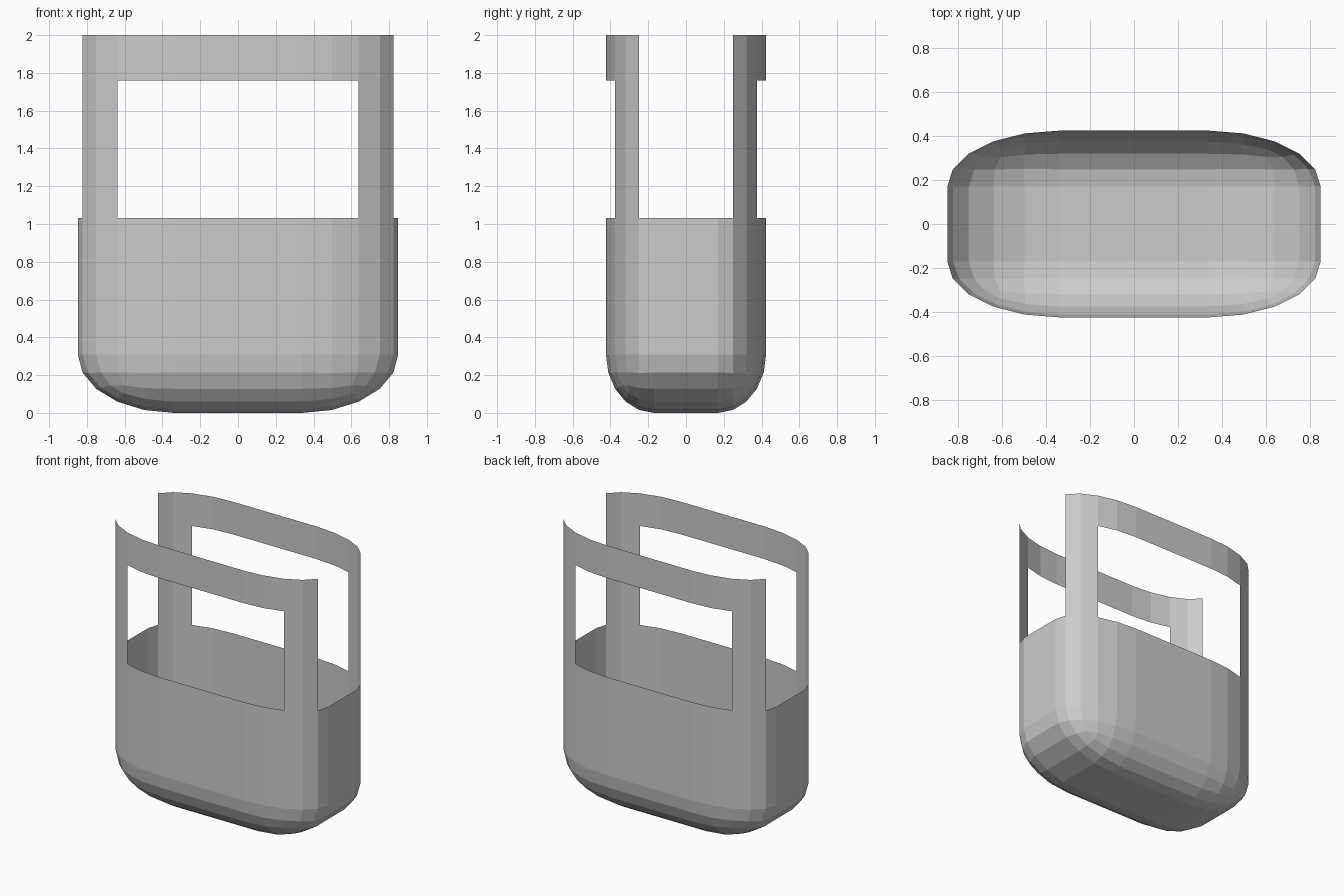
import bpy
import bmesh
from mathutils import Vector

HALF = Vector((0.848, 0.424, 0.516))   # half sizes of the tub
RIM, WINDOW_TOP, TOP = 1.032, 1.76, 2.0

cube = bpy.data.objects.get("Cube")
if cube:
    bpy.data.objects.remove(cube, do_unlink=True)

grey = bpy.data.materials.new("plain grey")
grey.use_nodes = True
colour = (0.6, 0.6, 0.6, 1)
grey.diffuse_color = colour
grey.node_tree.nodes["Principled BSDF"].inputs["Base Color"].default_value = colour

# Tub: a cube rounded everywhere but at the rim, then stretched and opened
bm = bmesh.new()
bmesh.ops.create_cube(bm, size=2)
rounded = [e for e in bm.edges if min(v.co.z for v in e.verts) < 0]
bmesh.ops.bevel(bm, geom=rounded, offset=0.6, offset_type='OFFSET',
                segments=5, profile=0.5, affect='EDGES', clamp_overlap=False)
lid = [f for f in bm.faces if all(v.co.z > 0.99 for v in f.verts)]
bmesh.ops.delete(bm, geom=lid, context='FACES_ONLY')
for v in bm.verts:
    v.co = Vector(((v.co.x * HALF.x), v.co.y * HALF.y, (v.co.z + 1) * HALF.z))


def wall(edge, low, high):
    """Add an upright panel over a rim edge."""
    a, b = (loop.vert.co for loop in
            (edge.link_loops[0].link_loop_next, edge.link_loops[0]))
    corners = ((a, low), (b, low), (b, high), (a, high))
    bm.faces.new([bm.verts.new((p.x, p.y, z)) for p, z in corners])


# Handles: a band along front and back, carried by a post at each corner
rim = [e for e in bm.edges if e.is_boundary]
for edge in rim:
    reach = [abs(v.co.x) / HALF.x for v in edge.verts]
    if max(reach) < 0.98:
        wall(edge, WINDOW_TOP, TOP)
        if min(reach) > 0.7:
            wall(edge, RIM, WINDOW_TOP)
bmesh.ops.remove_doubles(bm, verts=bm.verts, dist=0.001)
bmesh.ops.recalc_face_normals(bm, faces=bm.faces)

mesh = bpy.data.meshes.new("handled_basket")
bm.to_mesh(mesh)
bm.free()
mesh.materials.append(grey)
basket = bpy.data.objects.new("handled_basket", mesh)
bpy.context.collection.objects.link(basket)
